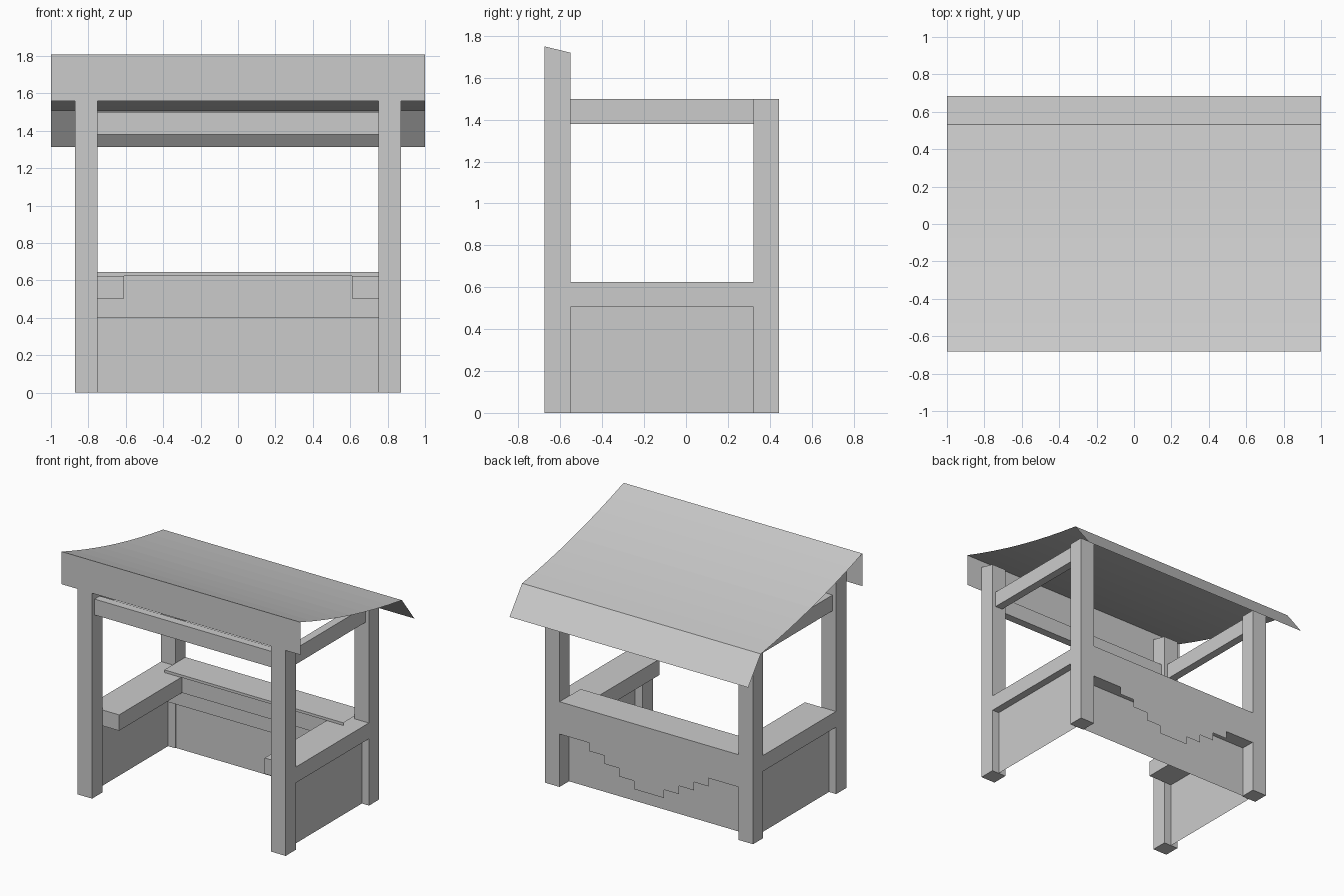
import bpy, bmesh

if "Cube" in bpy.data.objects:
    bpy.data.objects.remove(bpy.data.objects["Cube"])


def make(name, verts, faces):
    me = bpy.data.meshes.new(name)
    me.from_pydata(verts, [], faces)
    bm = bmesh.new()
    bm.from_mesh(me)
    bmesh.ops.remove_doubles(bm, verts=bm.verts, dist=1e-5)
    bmesh.ops.recalc_face_normals(bm, faces=bm.faces)
    bm.to_mesh(me)
    bm.free()
    ob = bpy.data.objects.new(name, me)
    bpy.context.collection.objects.link(ob)
    return ob


def box(name, x, y, z, back_z=None):
    """Box from ranges; back_z gives a different top height at the back."""
    b = z[1] if back_z is None else back_z
    v = [(x[i], y[j], (z[0], (z[1], b)[j])[k]) for i in (0, 1) for j in (0, 1) for k in (0, 1)]
    f = [(0, 1, 3, 2), (4, 6, 7, 5), (0, 4, 5, 1), (2, 3, 7, 6), (0, 2, 6, 4), (1, 5, 7, 3)]
    return make(name, v, f)


def sheet(name, profile, w):
    """Thin sheet: a (y, z) profile swept across the width."""
    v = [(s * w, y, z) for y, z in profile for s in (-1, 1)]
    return make(name, v, [(2 * i, 2 * i + 1, 2 * i + 3, 2 * i + 2) for i in range(len(profile) - 1)])


# Parts that repeat on both sides
for side, s in (("left", -1), ("right", 1)):
    def span(a, b):
        return tuple(sorted((s * a, s * b)))
    box(side + "_front_post", span(.75, .872), (-.675, -.552), (0, 1.75), 1.72)
    box(side + "_back_post", span(.75, .872), (.323, .443), (0, 1.5))
    box(side + "_roof_beam", span(.78, .842), (-.552, .323), (1.38, 1.5))
    box(side + "_side_counter", span(.61, .87), (-.552, .323), (.505, .625))
    make(side + "_side_panel",
         [(s * .812, y, z) for y, z in ((-.56, 0), (.33, 0), (.33, .51), (-.56, .51))], [(0, 1, 2, 3)])

# Front beam, back wall and back counter
box("front_beam", (-.75, .75), (-.645, -.583), (1.38, 1.5))
sheet("back_wall", [(.33, 0), (.33, .41)], .812)
box("back_counter", (-.75, .75), (.2, .437), (.505, .625))
box("counter_apron", (-.75, .75), (.208, .437), (.4, .505))

# Counter cloth: top with a short front hem and a stepped back drop
sheet("counter_cloth", [(.19, .625), (.19, .645), (.442, .645), (.442, .4)], .75)
v, f = [], []
for i in range(4):
    a, z = .5 - .125 * i, .4 - .0625 * i
    n = len(v)
    v += [(-a, .442, z), (a, .442, z), (a, .442, z - .0625), (-a, .442, z - .0625)]
    f.append((n, n + 1, n + 2, n + 3))
make("cloth_stepped_drop", v, f)

# Sagging canvas roof with front valance and back flap
roof = [(-.682, 1.56)]
for i in range(9):
    t = i / 8
    roof.append((-.682 + 1.215 * t, 1.807 - .297 * t - .12 * t * (1 - t)))
roof.append((.684, 1.313))
sheet("canvas_roof", roof, 1.0)
